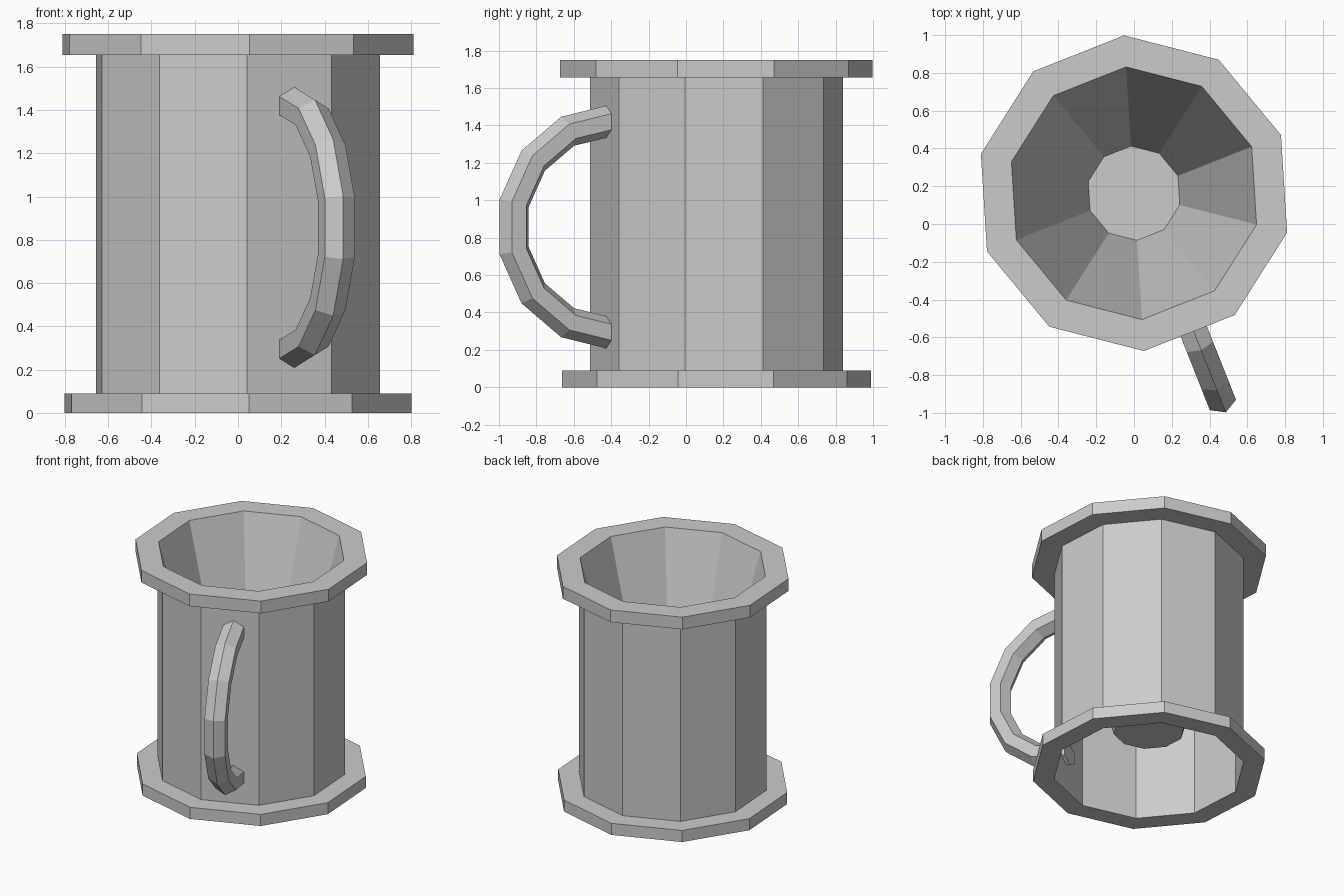
import bpy, math
from mathutils import Matrix, Vector

if "Cube" in bpy.data.objects:
    bpy.data.objects.remove(bpy.data.objects["Cube"])

SIDES = 10
CY = 0.163
TURN = math.radians(-86.4)     # angle of the first corner


def make_object(name, verts, faces):
    mesh = bpy.data.meshes.new(name)
    mesh.from_pydata(verts, [], faces)
    mesh.update()
    obj = bpy.data.objects.new(name, mesh)
    bpy.context.collection.objects.link(obj)
    return obj


def skin(rings, n, closed=False):
    """Quads joining successive rings of n points."""
    faces = []
    count = rings if closed else rings - 1
    for k in range(count):
        a, b = k * n, ((k + 1) % rings) * n
        for i in range(n):
            j = (i + 1) % n
            faces.append((a + i, a + j, b + j, b + i))
    return faces


def lathe(name, profile, closed=False, cap_end=False):
    """Turn an (r, z) profile into a ten-sided flat-faced shell."""
    verts = []
    for r, z in profile:
        for i in range(SIDES):
            a = TURN + math.tau * i / SIDES
            verts.append((r * math.cos(a), CY + r * math.sin(a), z))
    faces = skin(len(profile), SIDES, closed)
    if cap_end:
        start = (len(profile) - 1) * SIDES
        faces.append(tuple(range(start, start + SIDES)))
    return make_object(name, verts, faces)


# Outer wall, a single sheet open underneath
lathe("outer_wall", [(0.677, 0.09), (0.677, 1.655)])

# Foot ring and top rim
lathe("foot_ring", [(0.677, 0), (0.828, 0), (0.828, 0.09), (0.677, 0.09)], closed=True)
lathe("top_rim", [(0.677, 1.655), (0.837, 1.655), (0.837, 1.75), (0.67, 1.75)])

# Tapered inside with a small flat floor
lathe("inner_bowl", [(0.67, 1.75), (0.25, 0.32)], cap_end=True)

# Handle: half ring of seven segments with a hexagonal section
MAJOR, MINOR, SEGS = 0.568, 0.086, 7
verts = []
for k in range(SEGS + 1):
    a = -math.pi / 2 + math.pi * k / SEGS
    for i in range(6):
        t = math.tau * i / 6
        r = MAJOR + MINOR * math.cos(t)
        verts.append(Vector((r * math.cos(a), MINOR * math.sin(t), r * math.sin(a))))
faces = skin(SEGS + 1, 6)
faces.append(tuple(reversed(range(6))))
faces.append(tuple(range(SEGS * 6, SEGS * 6 + 6)))
place = (Matrix.Translation((0, CY, 0))
         @ Matrix.Rotation(TURN + math.pi / SIDES, 4, 'Z')
         @ Matrix.Translation((0.62, 0.025, 0.857)))
make_object("handle", [place @ v for v in verts], faces)
